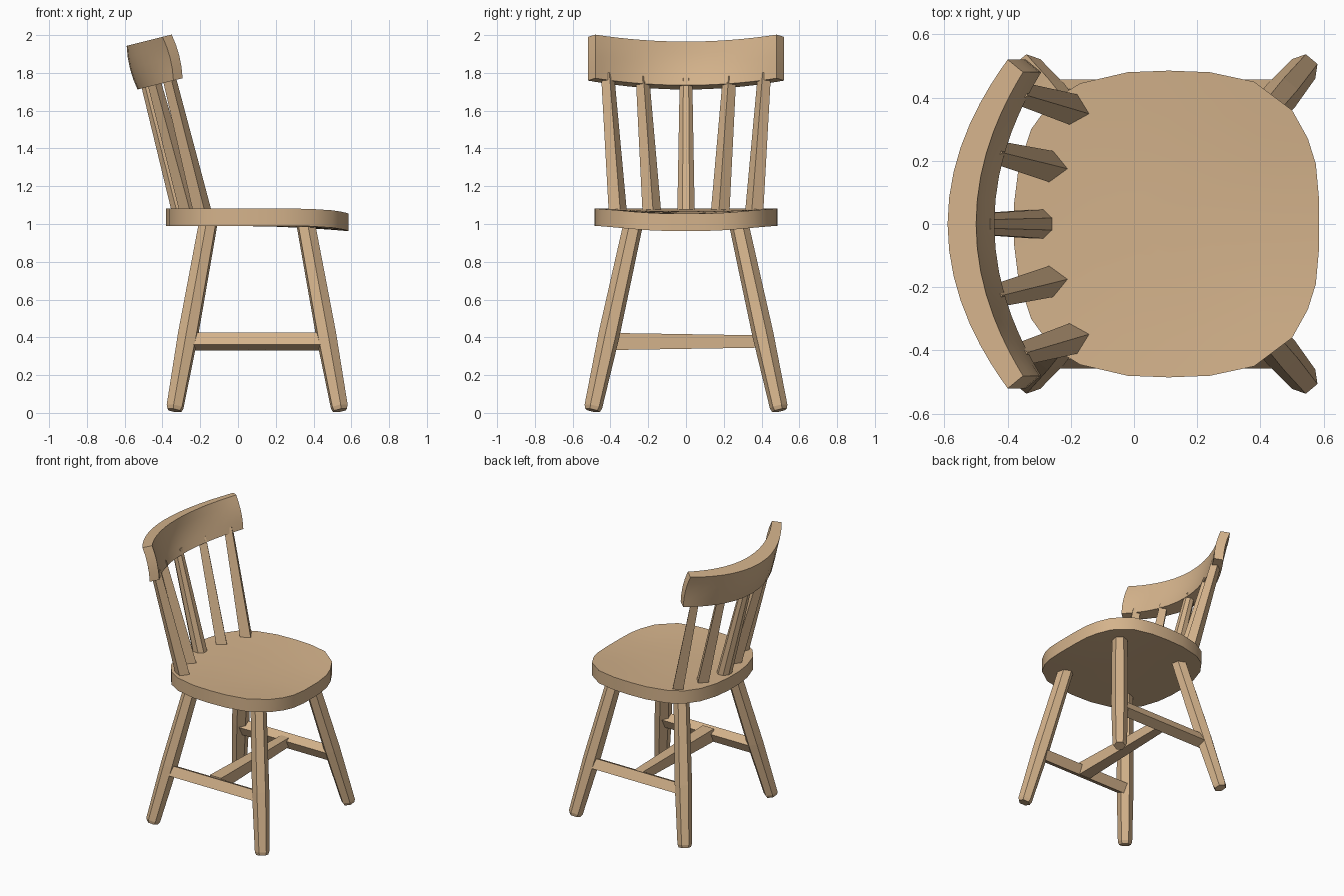
import bpy, math
from mathutils import Vector

if "Cube" in bpy.data.objects:
    bpy.data.objects.remove(bpy.data.objects["Cube"])

wood = bpy.data.materials.new("light wood")
wood.diffuse_color = (0.66, 0.45, 0.26, 1)
wood.use_nodes = True
wood.node_tree.nodes["Principled BSDF"].inputs["Base Color"].default_value = wood.diffuse_color


def make(name, verts, faces, smooth=None):
    me = bpy.data.meshes.new(name)
    me.from_pydata([tuple(v) for v in verts], [], faces)
    me.materials.append(wood)
    ob = bpy.data.objects.new(name, me)
    bpy.context.collection.objects.link(ob)
    if smooth:
        bpy.ops.object.select_all(action='DESELECT')
        ob.select_set(True)
        bpy.context.view_layer.objects.active = ob
        bpy.ops.object.shade_smooth_by_angle(angle=math.radians(smooth))
    return ob


def bar(name, a, b, rings, sides, ref, phase=0.0):
    """Faceted bar from a to b; rings are (fraction, radius), ref aims a corner."""
    a, b = Vector(a), Vector(b)
    d = (b - a).normalized()
    ref = Vector(ref)
    e1 = (ref - d * ref.dot(d)).normalized()
    e2 = d.cross(e1)
    verts, faces, n = [], [], sides
    for t, r in rings:
        for i in range(n):
            g = phase + 2 * math.pi * i / n
            verts.append(a.lerp(b, t) + (e1 * math.cos(g) + e2 * math.sin(g)) * r)
    for k in range(len(rings) - 1):
        for i in range(n):
            j = (i + 1) % n
            faces.append((k * n + i, k * n + j, k * n + n + j, k * n + n + i))
    last = (len(rings) - 1) * n
    faces.append(tuple(reversed(range(n))))
    faces.append(tuple(range(last, last + n)))
    return make(name, verts, faces)


# Seat: rounded outline, dished top, front edge dipping in the middle
half = [(0.585, 0.08), (0.575, 0.19), (0.55, 0.27), (0.50, 0.36), (0.38, 0.45),
        (0.24, 0.48), (0.11, 0.485), (-0.02, 0.48), (-0.17, 0.445), (-0.26, 0.39),
        (-0.325, 0.30), (-0.365, 0.18), (-0.38, 0.06)]
outline = half + [(x, -y) for x, y in reversed(half)]
n = len(outline)


def dip(x, y):
    return 0.028 * (max(0, x + 0.05) / 0.63) ** 2 * (1 - (y / 0.485) ** 2)


verts, faces = [], []
scales = (0.25, 0.5, 0.75, 1.0)
for s in scales + scales[::-1]:
    top = len(verts) < 4 * n
    for x, y in outline:
        px, py = 0.1 + (x - 0.1) * s, y * s
        z = 1.082 - 0.014 * (1 - s * s) if top else 0.99
        verts.append((px, py, z - dip(px, py)))
for k in range(7):
    for i in range(n):
        j = (i + 1) % n
        faces.append((k * n + j, k * n + i, k * n + n + i, k * n + n + j))
faces.append(tuple(range(n)))
faces.append(tuple(reversed(range(7 * n, 8 * n))))
make("seat", verts, faces, 30)

# Legs and side stretchers
leg_rings = [(0, 0.040), (0.02, 0.048), (0.4, 0.057), (1, 0.052)]
for s, side in ((-1, "right"), (1, "left")):
    for name, foot, head, out in (("front", 0.54, 0.355, 1), ("back", -0.337, -0.155, -1)):
        bar(f"{name}_leg_{side}", (foot, s * 0.495, 0.013), (head, s * 0.275, 1.02),
            leg_rings, 6, (out, s * 1.2, 0), math.pi / 6)
    bar(f"side_stretcher_{side}", (-0.25, s * 0.41, 0.378), (0.45, s * 0.41, 0.378),
        [(0, 0.05), (1, 0.05)], 4, (0, s * 0.94, -0.34))

# Cross stretcher, slightly tapered
bar("cross_stretcher", (0.1, -0.40, 0.378), (0.1, 0.40, 0.378),
    [(0, 0.064), (1, 0.046)], 4, (1, 0, 1))

# Back rail: curved band in a frame leaning back
LEAN = math.radians(14)


def leaned(u, y, w):
    return (u * math.cos(LEAN) - w * math.sin(LEAN), y,
            u * math.sin(LEAN) + w * math.cos(LEAN))


SEG, ROWS = 16, 4
verts, faces = [], []
for k in range(SEG + 1):
    t = math.sin((2 * k / SEG - 1) * 1.2) / math.sin(1.2)
    loop = []
    for r in range(ROWS + 1):
        f = r / ROWS
        bulge = 0.012 * (2 * t * t - 1) * 4 * f * (1 - f)
        w = 1.79 + 0.238 * f
        loop.append((leaned(-0.102 + 0.196 * t * t + bulge, 0.52 * t, w),
                     leaned(-0.009 + 0.153 * t * t + bulge, 0.48 * t, w)))
    verts += [p[0] for p in loop] + [p[1] for p in reversed(loop)]
m = 2 * (ROWS + 1)
for k in range(SEG):
    for i in range(m):
        j = (i + 1) % m
        faces.append((k * m + j, k * m + i, k * m + m + i, k * m + m + j))
for base, flip in ((0, False), (SEG * m, True)):
    for r in range(ROWS):
        q = (base + r, base + r + 1, base + m - 2 - r, base + m - 1 - r)
        faces.append(q[::-1] if flip else q)
make("back_rail", verts, faces, 40)

# Spindles: square bars with an edge to the front, the middle one eight-sided
for name, x, y, ytop in (("outer", -0.185, 0.36, 0.415), ("inner", -0.255, 0.18, 0.23),
                         ("middle", -0.30, 0, 0)):
    u = -0.045 + 0.175 * (ytop / 0.5) ** 2
    for s in ((1,) if y == 0 else (-1, 1)):
        sides = 8 if y == 0 else 4
        bar(f"{name}_spindle" + ("" if y == 0 else "_left" if s > 0 else "_right"),
            (x, s * y, 1.05), leaned(u, s * ytop, 1.83),
            [(0, 0.050), (1, 0.036)], sides, (1, -s * y * 0.75, 0),
            math.pi / 8 if y == 0 else 0)
